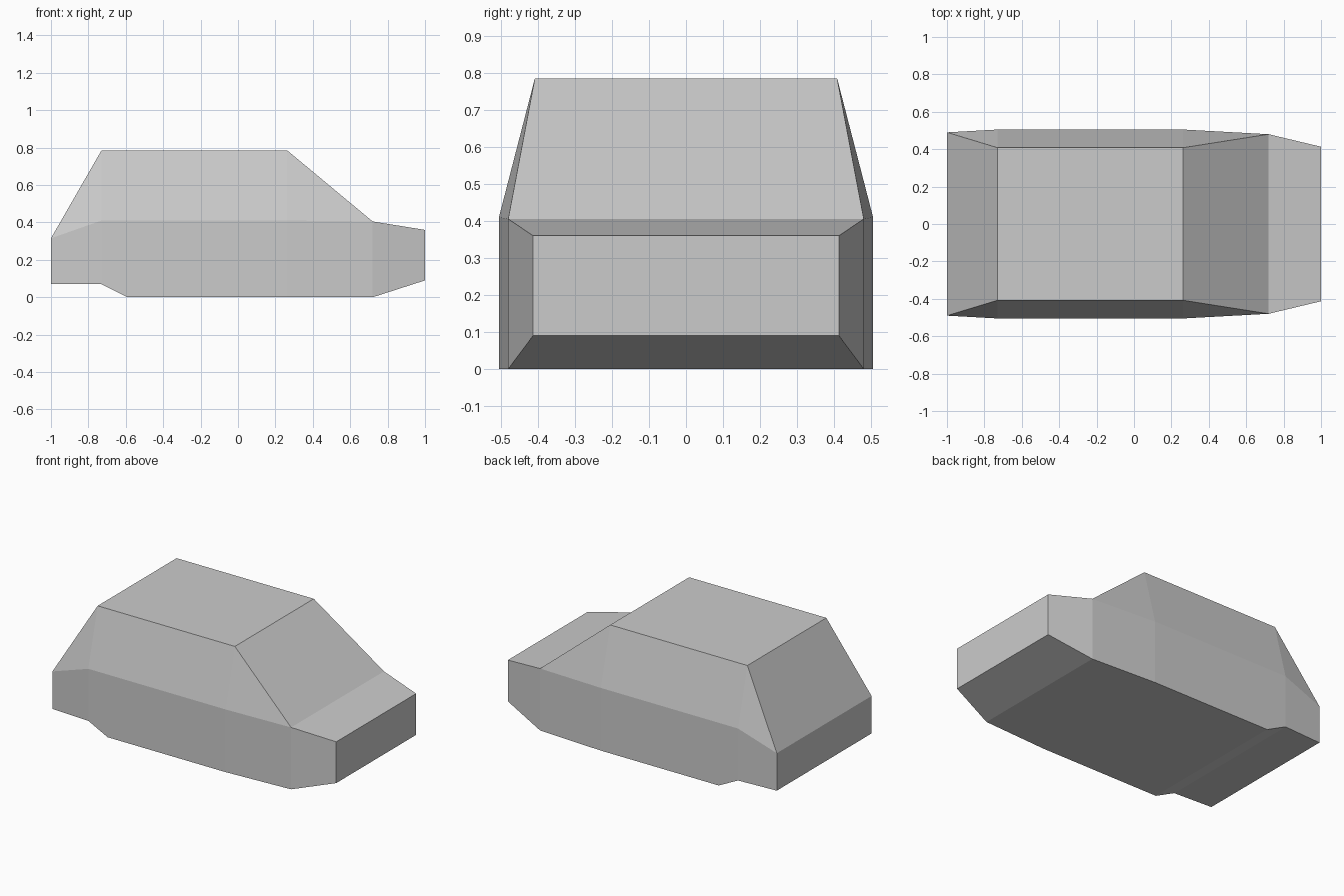
import bpy
import bmesh

if "Cube" in bpy.data.objects:
    bpy.data.objects.remove(bpy.data.objects["Cube"])

# Cross-sections along the car:
# x, sill z, belt z, roof z, belt half-width, roof half-width
SECTIONS = [
    (-1.00, 0.07, 0.315, 0.315, 0.49, 0.49),     # tail
    (-0.73, 0.07, 0.41, 0.785, 0.505, 0.408),    # rear roof edge
    (-0.59, 0.00, 0.41, 0.785, 0.505, 0.408),    # floor step
    (0.263, 0.00, 0.41, 0.785, 0.505, 0.408),    # front roof edge
    (0.72, 0.00, 0.405, 0.405, 0.48, 0.48),      # windscreen base
    (1.00, 0.09, 0.36, 0.36, 0.413, 0.413),      # nose
]


def ring(bm, x, sill, belt, roof, wide, narrow):
    half = [(wide, sill), (wide, belt), (narrow, roof)]
    outline = half + [(-y, z) for y, z in reversed(half)]
    return [bm.verts.new((x, y, z)) for y, z in outline]


# Loft the sections into one closed shell
bm = bmesh.new()
rings = [ring(bm, *s) for s in SECTIONS]
for a, b in zip(rings, rings[1:]):
    for i in range(6):
        j = (i + 1) % 6
        bm.faces.new((a[i], a[j], b[j], b[i]))
bm.faces.new(rings[0])
bm.faces.new(rings[-1])

# Join belt and roof where the cabin tapers out
bmesh.ops.remove_doubles(bm, verts=bm.verts[:], dist=0.0001)
bmesh.ops.recalc_face_normals(bm, faces=bm.faces[:])

mesh = bpy.data.meshes.new("car_body")
bm.to_mesh(mesh)
bm.free()
body = bpy.data.objects.new("car_body", mesh)
bpy.context.collection.objects.link(body)
